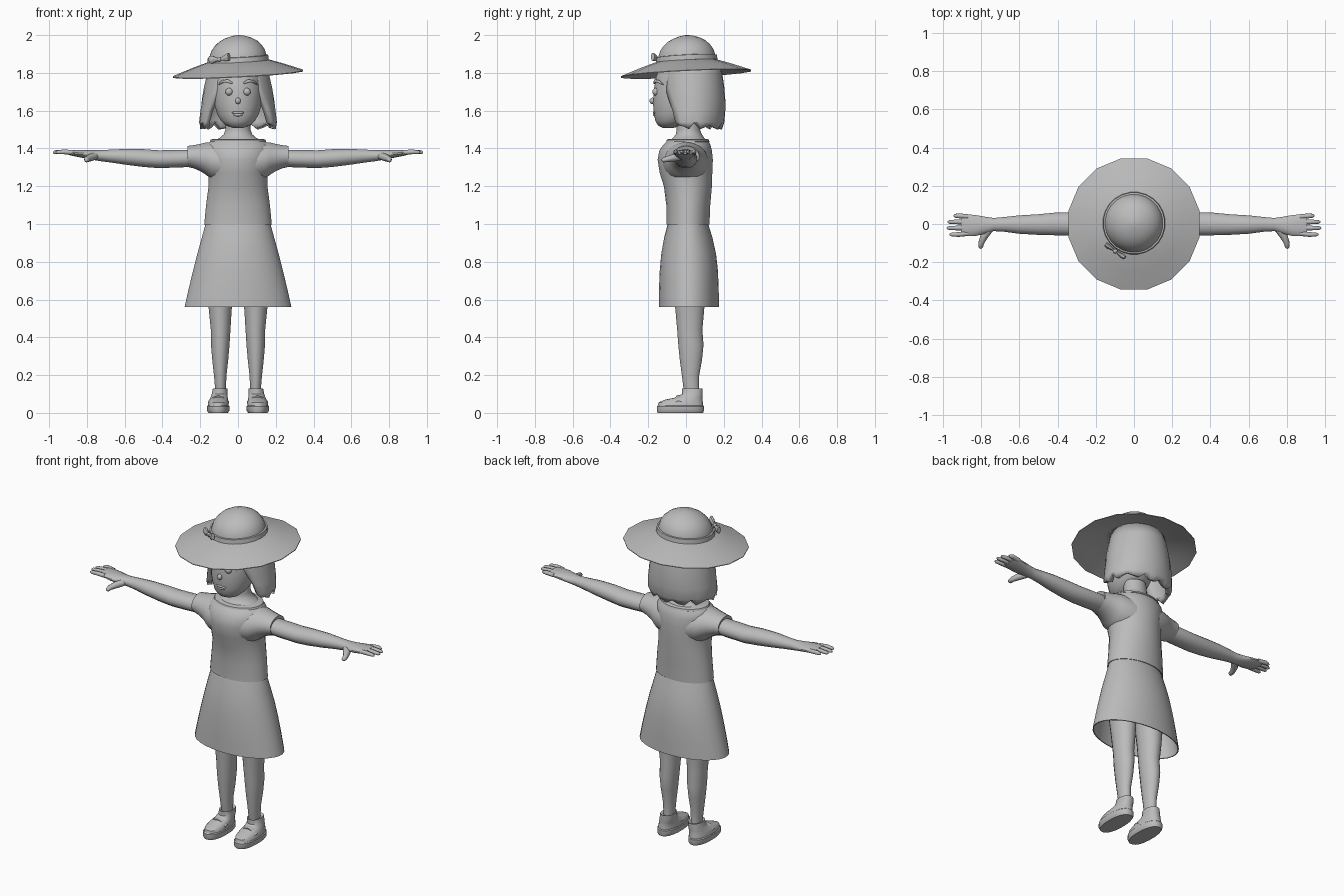
import bpy, bmesh, math
from mathutils import Vector

grey = bpy.data.materials.new("plain grey")
grey.diffuse_color = (0.5, 0.5, 0.5, 1)


def finish(name, bm, mirror=False, angle=40):
    """Turn a bmesh into a named, smooth shaded object."""
    bmesh.ops.recalc_face_normals(bm, faces=bm.faces)
    me = bpy.data.meshes.new(name)
    bm.to_mesh(me)
    bm.free()
    me.materials.append(grey)
    ob = bpy.data.objects.new(name, me)
    bpy.context.collection.objects.link(ob)
    bpy.ops.object.select_all(action='DESELECT')
    ob.select_set(True)
    bpy.context.view_layer.objects.active = ob
    bpy.ops.object.shade_smooth_by_angle(angle=math.radians(angle))
    if mirror:
        ob.modifiers.new("mirror", 'MIRROR')
    return ob


def loft(name, rings, axis='Z', sides=20, power=1.0, tilt=0.0, mirror=False, angle=40):
    """Skin elliptical rings: (position, centre a, centre b, radius a, radius b)."""
    bm = bmesh.new()
    rows = []
    for t, ca, cb, ra, rb in rings:
        row = []
        for i in range(sides):
            f = 2 * math.pi * (i + 0.5) / sides
            c, s = math.cos(f), math.sin(f)
            a = ca + ra * math.copysign(abs(c) ** power, c)
            b = cb + rb * math.copysign(abs(s) ** power, s)
            co = (a, b, t + tilt * (a + b)) if axis == 'Z' else (t, a, b)
            row.append(bm.verts.new(co))
        rows.append(row)
    for r, q in zip(rows, rows[1:]):
        for i in range(sides):
            j = (i + 1) % sides
            bm.faces.new((r[i], r[j], q[j], q[i]))
    bm.faces.new(rows[0])
    bm.faces.new(rows[-1])
    return finish(name, bm, mirror, angle)


def ball(name, loc, size, mirror=False):
    bm = bmesh.new()
    bmesh.ops.create_uvsphere(bm, u_segments=14, v_segments=8, radius=1)
    bmesh.ops.scale(bm, vec=size, verts=bm.verts)
    bmesh.ops.translate(bm, vec=loc, verts=bm.verts)
    return finish(name, bm, mirror, 60)


def limb(name, points, radii, sides=8):
    """Mirrored rounded tube through a few points."""
    bm = bmesh.new()
    pts = [Vector(p) for p in points]
    rows = []
    for k, p in enumerate(pts):
        d = (pts[min(k + 1, len(pts) - 1)] - pts[max(k - 1, 0)]).normalized()
        u = d.cross(Vector((0, 0, 1))).normalized()
        v = u.cross(d)
        rows.append([bm.verts.new(p + radii[k] * (u * math.cos(f) + v * math.sin(f)))
                     for f in (2 * math.pi * i / sides for i in range(sides))])
    for r, q in zip(rows, rows[1:]):
        for i in range(sides):
            j = (i + 1) % sides
            bm.faces.new((r[i], r[j], q[j], q[i]))
    bm.faces.new(rows[0])
    bm.faces.new(rows[-1])
    return finish(name, bm, True, 60)


# Legs
loft("leg", [(0.08, .093, .035, .03, .036), (0.13, .093, .028, .029, .042),
             (0.2, .094, .024, .034, .047), (0.28, .094, .026, .043, .06),
             (0.36, .094, .026, .05, .068), (0.44, .092, .02, .053, .068),
             (0.55, .094, .02, .062, .078), (0.7, .095, .015, .075, .09),
             (0.9, .09, .012, .085, .095)], sides=16, mirror=True)

# Shoes
loft("shoe_sole", [(0, .105, -.03, .052, .122), (.012, .105, -.03, .06, .126),
                   (.035, .105, -.03, .06, .126), (.04, .105, -.03, .054, .121)],
     power=.85, mirror=True)
loft("shoe_upper", [(.035, .105, -.03, .056, .122), (.055, .104, -.028, .055, .119),
                    (.07, .102, -.012, .05, .1), (.082, .1, .018, .046, .07),
                    (.1, .097, .033, .042, .056), (.128, .095, .033, .039, .056),
                    (.122, .095, .033, .03, .045)], power=.9, mirror=True)
loft("shoe_strap", [(.048, -.04, .055, .016, .008), (.075, -.038, .078, .018, .009),
                    (.103, -.036, .086, .018, .009), (.13, -.038, .078, .018, .009),
                    (.158, -.04, .055, .016, .008)], axis='X', sides=8, mirror=True)

# Skirt: outer wall, hem and inner wall
skirt = [(1.01, .17, .105, .01), (.93, .192, .128, .012), (.84, .217, .146, .014),
         (.75, .24, .155, .015), (.65, .264, .159, .015), (.56, .284, .16, .015)]
outer = [(z, 0, cy, rx, ry) for z, rx, ry, cy in skirt]
inner = [(z - (.012 if z > 1 else 0), 0, cy, rx - .006, ry - .006)
         for z, rx, ry, cy in reversed(skirt)]
loft("skirt", outer + inner, sides=32)

# Blouse body, sleeves and neckline trim
loft("blouse", [(1.0, 0, .01, .172, .108), (.998, 0, .01, .18, .115), (1.1, 0, .012, .17, .117),
                (1.2, 0, .01, .157, .128), (1.27, 0, 0, .157, .14),
                (1.34, 0, -.004, .168, .147), (1.39, 0, -.002, .176, .14),
                (1.42, 0, .005, .168, .125), (1.442, 0, .01, .142, .108)], sides=28)
loft("sleeve", [(.08, 0, 1.325, .125, .108), (.14, 0, 1.335, .115, .1),
                (.17, 0, 1.346, .1, .086), (.2, 0, 1.352, .088, .073),
                (.235, 0, 1.356, .077, .062), (.268, 0, 1.358, .07, .056),
                (.262, 0, 1.356, .06, .048)], axis='X', mirror=True)
loft("neckline_trim", [(1.432, 0, .01, .142, .108), (1.436, 0, .01, .15, .115),
                       (1.446, 0, .01, .146, .112), (1.45, 0, .01, .136, .102)], sides=28)

# Arms, hands, fingers
loft("arm", [(.2, 0, 1.35, .055, .046), (.3, 0, 1.346, .062, .047),
             (.42, 0, 1.343, .06, .048), (.5, -.003, 1.349, .055, .048),
             (.6, -.003, 1.356, .049, .042), (.68, -.002, 1.36, .039, .034),
             (.735, -.003, 1.362, .035, .029), (.78, -.006, 1.366, .045, .025),
             (.83, -.008, 1.372, .056, .021), (.88, -.006, 1.377, .058, .016),
             (.905, -.004, 1.38, .052, .011)], axis='X', sides=16, mirror=True)
for label, y, tip in (("index", -.055, .965), ("middle", -.021, .98),
                      ("ring", .011, .975), ("little", .043, .945)):
    limb(label + "_finger", [(.87, y * .9, 1.378), (.92, y, 1.382), (tip - .01, y, 1.38),
                             (tip, y, 1.379)], [.013, .0125, .01, .004])
limb("thumb", [(.755, -.025, 1.36), (.785, -.065, 1.35), (.8, -.1, 1.343),
               (.802, -.122, 1.338), (.802, -.129, 1.337)], [.02, .02, .015, .012, .004])

# Neck and head
loft("neck", [(1.41, 0, .01, .14, .112), (1.443, 0, .012, .122, .097),
              (1.458, 0, .014, .095, .082), (1.475, 0, .015, .076, .07),
              (1.5, 0, .012, .067, .062), (1.56, 0, .005, .066, .062)])
loft("head", [(1.508, 0, -.095, .025, .025), (1.52, 0, -.085, .062, .062),
              (1.545, 0, -.07, .09, .093), (1.58, 0, -.05, .11, .12),
              (1.63, 0, -.037, .126, .138), (1.7, 0, -.025, .132, .148),
              (1.78, 0, -.01, .13, .15), (1.88, 0, 0, .12, .12)], sides=24)

# Face
ball("eye", (.047, -.16, 1.70), (.02, .018, .02), True)
ball("nose", (0, -.178, 1.652), (.015, .015, .017))
ball("upper_lip", (0, -.164, 1.59), (.034, .012, .008))
ball("lower_lip", (0, -.162, 1.578), (.026, .013, .009))
limb("eyebrow", [(.03, -.168, 1.745), (.055, -.163, 1.757), (.08, -.146, 1.755),
                 (.102, -.12, 1.738)], [.005, .009, .008, .003], 6)

# Bobbed hair: a shell wrapped round the back, open at the face, with a ragged hem
bm = bmesh.new()
rows = []
cols = 23
for z, cy, rx, ry, sweep in ((1.86, .025, .135, .135, 152), (1.79, .03, .15, .148, 150),
                             (1.72, .032, .166, .156, 147), (1.66, .035, .176, .158, 138),
                             (1.6, .035, .184, .158, 128), (1.54, .033, .191, .155, 122),
                             (1.505, .03, .186, .146, 116)):
    row = []
    for i in range(cols):
        f = math.radians(sweep) * (2 * i / (cols - 1) - 1)
        side = abs(math.sin(f))
        rag = (.022 * (i % 3 == 1) + .015 * side * (i % 2)) if z < 1.52 else 0
        row.append(bm.verts.new((rx * math.sin(f), cy + ry * math.cos(f), z + rag)))
    rows.append(row)
for r, q in zip(rows, rows[1:]):
    for i in range(cols - 1):
        bm.faces.new((r[i], r[i + 1], q[i + 1], q[i]))
hair = finish("hair", bm, angle=30)
shell = hair.modifiers.new("thickness", 'SOLIDIFY')
shell.thickness, shell.offset = .03, 0

# Sun hat, tipped forward and to one side
loft("hat_brim", [(z, 0, 0, r, r) for z, r in (
    (1.868, .13), (1.862, .165), (1.834, .25), (1.797, .35),
    (1.793, .35), (1.822, .25), (1.85, .165), (1.85, .13))], sides=16, tilt=.05)
loft("hat_crown", [(z, 0, .004, r, r) for z, r in (
    (1.85, .157), (1.89, .152), (1.92, .142), (1.945, .125), (1.968, .1),
    (1.985, .068), (1.996, .032), (1.9995, .008))], sides=24, tilt=.04)
loft("hat_band", [(z, 0, .004, r, r) for z, r in (
    (1.86, .15), (1.862, .164), (1.888, .161), (1.89, .15))], sides=24, tilt=.05)

# Ribbon bow on the band
bow = loft("ribbon_bow", [(-.062, 0, .004, .012, .02), (-.045, 0, .003, .014, .022),
                          (-.008, 0, 0, .006, .007), (.008, 0, 0, .006, .007),
                          (.045, 0, .004, .014, .02), (.062, 0, .008, .012, .022)],
           axis='X', sides=8)
bow.location = (-.098, -.142, 1.872)
bow.rotation_euler = (0, -.1, -.6)
ball("bow_knot", (-.098, -.142, 1.872), (.012, .012, .013))
